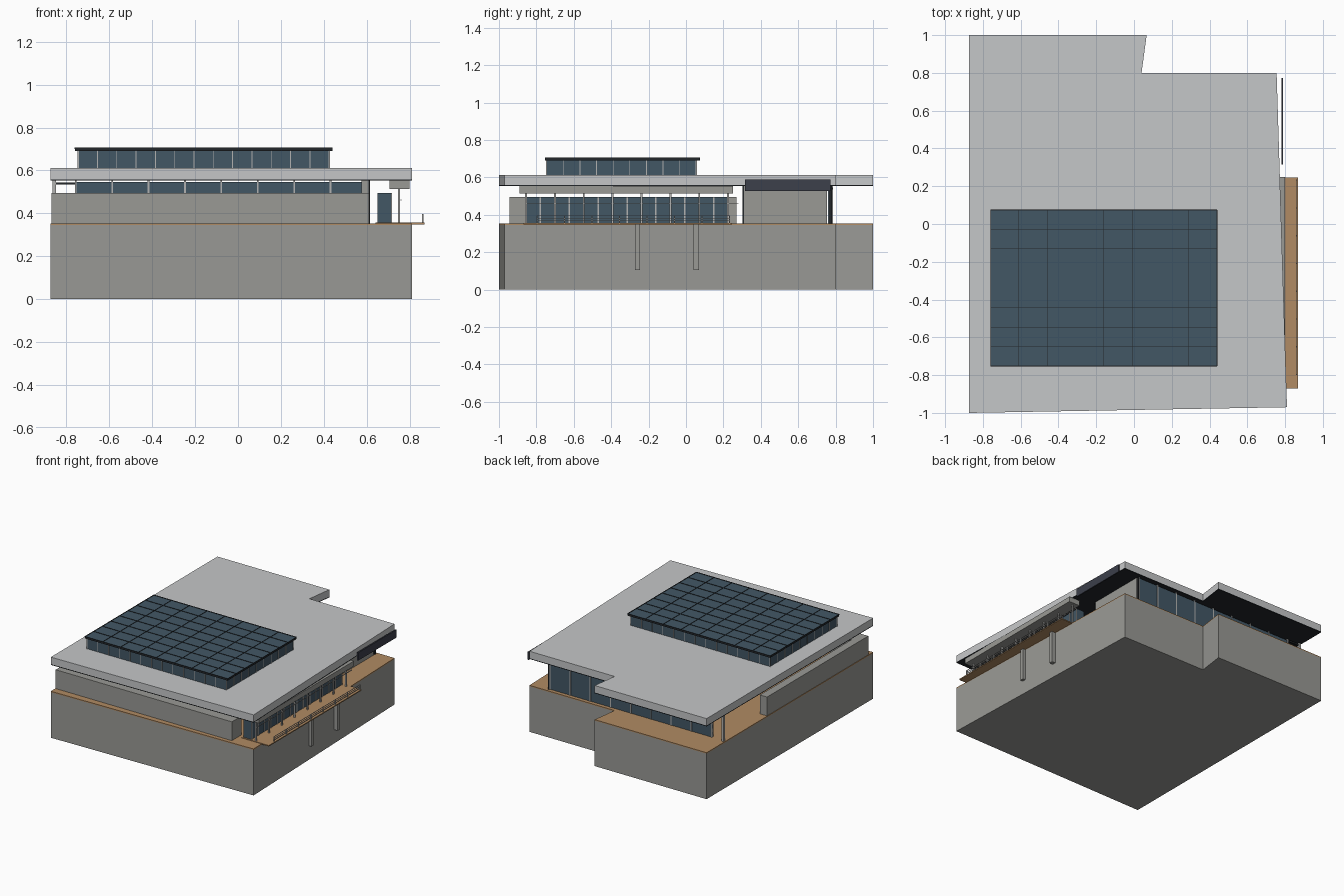
import bpy
import bmesh

if "Cube" in bpy.data.objects:
    bpy.data.objects.remove(bpy.data.objects["Cube"], do_unlink=True)


def material(name, r, g, b):
    m = bpy.data.materials.new(name)
    m.use_nodes = True
    m.diffuse_color = (r, g, b, 1)
    m.node_tree.nodes["Principled BSDF"].inputs["Base Color"].default_value = (r, g, b, 1)
    return m


concrete = material("concrete grey", 0.32, 0.32, 0.30)
roof_grey = material("pale roof grey", 0.56, 0.57, 0.58)
timber = material("timber brown", 0.44, 0.26, 0.125)
glass = material("blue glass", 0.055, 0.095, 0.13)
dark = material("dark frame", 0.016, 0.019, 0.023)
slate = material("slate", 0.045, 0.05, 0.07)
metal = material("light metal", 0.45, 0.45, 0.44)


def finish(name, bm, mat):
    bmesh.ops.recalc_face_normals(bm, faces=bm.faces)
    mesh = bpy.data.meshes.new(name)
    bm.to_mesh(mesh)
    bm.free()
    mesh.materials.append(mat)
    ob = bpy.data.objects.new(name, mesh)
    bpy.context.collection.objects.link(ob)
    return ob


def boxes(name, mat, *bounds):
    """One object from boxes given as (x0, x1, y0, y1, z0, z1)."""
    bm = bmesh.new()
    for x0, x1, y0, y1, z0, z1 in bounds:
        made = bmesh.ops.create_cube(bm, size=1)["verts"]
        bmesh.ops.scale(bm, vec=(x1 - x0, y1 - y0, z1 - z0), verts=made)
        bmesh.ops.translate(bm, vec=((x0 + x1) / 2, (y0 + y1) / 2, (z0 + z1) / 2), verts=made)
    return finish(name, bm, mat)


def slab(name, mat, outline, z0, z1):
    bm = bmesh.new()
    face = bm.faces.new([bm.verts.new((x, y, z0)) for x, y in outline])
    top = bmesh.ops.extrude_face_region(bm, geom=[face])["geom"]
    bmesh.ops.translate(bm, vec=(0, 0, z1 - z0),
                        verts=[v for v in top if isinstance(v, bmesh.types.BMVert)])
    return finish(name, bm, mat)


def spread(a, b, n):
    return [a + (b - a) * i / n for i in range(n + 1)]


# Plinth, floor and roof share one skewed, notched outline
plan = [(-0.873, -1), (0.81, -0.97), (0.755, 0.8), (0.04, 0.8), (0.067, 1), (-0.873, 1)]
FLOOR, SOFFIT = 0.353, 0.556
slab("plinth", concrete, plan, 0, 0.345)
slab("timber_floor", timber, plan, 0.345, FLOOR)
slab("roof_soffit", dark, plan, SOFFIT - 0.003, SOFFIT + 0.003)
slab("roof_slab", roof_grey, plan, SOFFIT + 0.003, 0.612)

# Low parapet walls at the front and side
boxes("front_low_wall", concrete, (-0.87, 0.61, -0.945, -0.83, FLOOR, 0.496))
boxes("side_low_wall", concrete, (-0.87, -0.81, -0.83, 0.27, FLOOR, 0.496))
boxes("back_side_wall", concrete, (0.575, 0.61, 0.305, 0.755, FLOOR, SOFFIT))
boxes("wall_edge_trim", dark, (0.602, 0.612, 0.765, 0.78, FLOOR, SOFFIT),
      (0.608, 0.614, 0.303, 0.309, FLOOR, SOFFIT))

# Back window wall with mullions, and the free corner column
boxes("back_window", glass, (-0.76, 0.605, 0.762, 0.772, FLOOR, 0.546))
boxes("back_mullions", metal, *[(x - 0.004, x + 0.004, 0.758, 0.776, FLOOR, SOFFIT)
                                for x in spread(-0.756, 0.601, 8)])
boxes("corner_column", metal, (-0.865, -0.848, 0.77, 0.787, FLOOR, SOFFIT))
boxes("corner_tie", dark, (-0.85, -0.76, 0.772, 0.784, 0.534, 0.545))

# Roof lantern
LX0, LX1, LY0, LY1 = -0.745, 0.425, -0.745, 0.055
boxes("lantern_walls", glass, (LX0, LX1, LY0, LY1, 0.612, 0.69))
mullions = []
for x in spread(LX0, LX1, 13):
    for y in (LY0, LY1):
        mullions.append((x - 0.002, x + 0.002, y - 0.003, y + 0.003, 0.612, 0.69))
for y in spread(LY0, LY1, 9):
    for x in (LX0, LX1):
        mullions.append((x - 0.003, x + 0.003, y - 0.002, y + 0.002, 0.612, 0.69))
boxes("lantern_mullions", metal, *mullions)
GX0, GX1, GY0, GY1 = -0.76, 0.44, -0.753, 0.075
boxes("lantern_frame", dark, (GX0, GX1, GY0, GY1, 0.69, 0.701))
boxes("lantern_top_glass", glass, (GX0 + 0.003, GX1 - 0.003, GY0 + 0.003, GY1 - 0.003, 0.701, 0.703))
bars = [(x - 0.001, x + 0.001, GY0, GY1, 0.7, 0.706) for x in spread(GX0, GX1, 8)]
bars += [(GX0, GX1, y - 0.001, y + 0.001, 0.7, 0.706) for y in spread(GY0, GY1, 8)]
boxes("lantern_glazing_bars", dark, *bars)

# Side terrace: glazed bay, deck, beam and columns
boxes("terrace_deck", timber, (0.64, 0.868, -0.87, 0.245, 0.349, 0.357))
boxes("terrace_bay", glass, (0.65, 0.713, -0.86, 0.23, 0.357, 0.496))
boxes("terrace_beam", concrete, (0.707, 0.8, -0.89, 0.25, 0.514, SOFFIT - 0.003))
rows = spread(-0.855, 0.225, 7)
boxes("terrace_columns", metal, *[(0.746, 0.756, y - 0.005, y + 0.005, 0.357, 0.514) for y in rows])
boxes("terrace_bay_mullions", metal, *[(0.711, 0.717, y - 0.004, y + 0.004, 0.357, 0.496)
                                       for y in spread(-0.856, 0.226, 14)])
boxes("terrace_tie_rail", metal, (0.757, 0.761, -0.86, 0.28, 0.459, 0.464))

# Railing along the outer edge of the deck
boxes("railing_rails", metal, *[(0.859, 0.863, -0.8, 0.235, z, z + 0.003)
                                for z in (0.368, 0.38, 0.393)])
boxes("railing_posts", metal, *[(0.858, 0.864, y - 0.003, y + 0.003, 0.357, 0.396)
                                for y in spread(-0.797, 0.232, 7)])

# Posts below the deck and the fin beside the roof
boxes("deck_supports", concrete, *[(0.77, 0.809, y - 0.014, y + 0.014, 0.105, 0.35)
                                   for y in (-0.26, 0.055)])
boxes("side_fin", slate, (0.78, 0.79, 0.315, 0.772, 0.528, 0.588))
